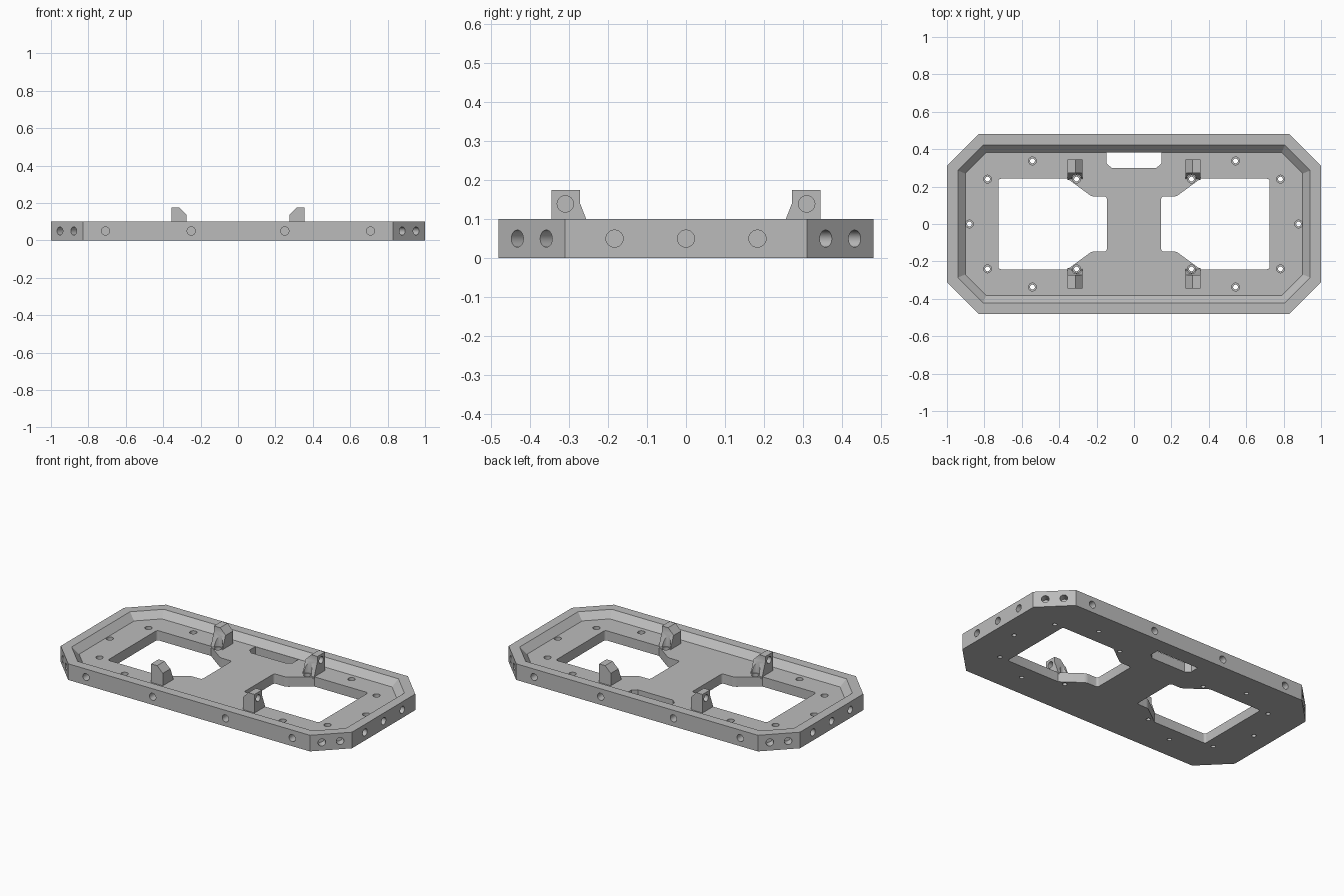
import bpy, bmesh, math
from mathutils import Vector, Matrix

if "Cube" in bpy.data.objects:
    bpy.data.objects.remove(bpy.data.objects["Cube"])

gray = bpy.data.materials.new("plain gray")
gray.diffuse_color = (0.5, 0.5, 0.5, 1)
gray.use_nodes = True
gray.node_tree.nodes["Principled BSDF"].inputs["Base Color"].default_value = gray.diffuse_color


def finish(name, bm):
    bmesh.ops.recalc_face_normals(bm, faces=bm.faces)
    me = bpy.data.meshes.new(name)
    bm.to_mesh(me)
    bm.free()
    ob = bpy.data.objects.new(name, me)
    bpy.context.collection.objects.link(ob)
    me.materials.append(gray)
    return ob


def loft(bm, rings):
    """Closed solid through a stack of equal-length point rings."""
    rows = [[bm.verts.new(p) for p in ring] for ring in rings]
    n = len(rows[0])
    for a, b in zip(rows, rows[1:]):
        for i in range(n):
            bm.faces.new((a[i], a[(i + 1) % n], b[(i + 1) % n], b[i]))
    bm.faces.new(rows[0][::-1])
    bm.faces.new(rows[-1])


def flat(points, z):
    return [(x, y, z) for x, y in points]


def octagon(hx, hy, cx, cy):
    """Rectangle of half size hx, hy with corners cut at cx and cy."""
    return [(hx, -cy), (hx, cy), (cx, hy), (-cx, hy),
            (-hx, cy), (-hx, -cy), (-cx, -hy), (cx, -hy)]


def circle(x, y, z, r, n=24):
    return [(x + r * math.cos(math.tau * i / n), y + r * math.sin(math.tau * i / n), z)
            for i in range(n)]


def drill(bm, pos, direction, depth, r):
    """Blind hole cutter starting just outside pos and going along direction."""
    d = Vector(direction).normalized()
    m = Matrix.Translation(Vector(pos) + d * (depth - 0.02) / 2) @ \
        d.to_track_quat('Z', 'Y').to_matrix().to_4x4()
    bmesh.ops.create_cone(bm, cap_ends=True, segments=24, radius1=r, radius2=r,
                          depth=depth + 0.02, matrix=m)


def cut(ob, bm):
    cutter = finish("cutter", bm)
    cutter.hide_render = True
    mod = ob.modifiers.new("cut", 'BOOLEAN')
    mod.operation, mod.solver, mod.object = 'DIFFERENCE', 'EXACT', cutter
    bpy.context.view_layer.objects.active = ob
    bpy.ops.object.modifier_apply(modifier=mod.name)
    bpy.data.objects.remove(cutter)


def smooth(ob):
    bpy.ops.object.select_all(action='DESELECT')
    ob.select_set(True)
    bpy.context.view_layer.objects.active = ob
    bpy.ops.object.shade_smooth_by_angle(angle=math.radians(25))


SIGNS = [(sx, sy) for sx in (-1, 1) for sy in (-1, 1)]
TOP, FLOOR = 0.10, 0.06

# Base plate
bm = bmesh.new()
outline = octagon(1.0, 0.48, 0.83, 0.31)
loft(bm, [flat(outline, 0), flat(outline, TOP)])
base = finish("base_plate", bm)

# Tray recess with sloped sides
bm = bmesh.new()
low = octagon(0.902, 0.382, 0.79, 0.27)
high = octagon(0.942, 0.422, 0.806, 0.286)
rim = octagon(0.943, 0.423, 0.8065, 0.2865)
loft(bm, [flat(low, FLOOR), flat(high, TOP), flat(rim, TOP + 0.02)])
cut(base, bm)

# Two large windows with rounded corners, and the slot at the back
bm = bmesh.new()
half = [(0.725, 0.242), (0.355, 0.242), (0.226, 0.147), (0.145, 0.147)]
window = half + [(x, -y) for x, y in half[::-1]]
for s in (-1, 1):
    pts = [(s * x, y) for x, y in window]
    loft(bm, [flat(pts, -0.02), flat(pts, 0.08)])
slot = [(-0.148, 0.381), (-0.148, 0.325), (-0.12, 0.30),
        (0.12, 0.30), (0.148, 0.325), (0.148, 0.381)]
loft(bm, [flat(slot, -0.02), flat(slot, FLOOR + 0.001)])
corners = [e for e in bm.edges
           if abs(e.verts[0].co.z - e.verts[1].co.z) > 0.05
           and (abs(abs(e.verts[0].co.x) - 0.725) < 0.01
                or abs(abs(e.verts[0].co.y) - 0.147) < 0.01)]
bmesh.ops.bevel(bm, geom=corners, offset=0.014, segments=4, profile=0.5,
                affect='EDGES')
cut(base, bm)

# Stepped screw holes through the floor
bm = bmesh.new()
holes = [(sx * x, sy * y) for sx, sy in SIGNS
         for x, y in ((0.783, 0.24), (0.543, 0.337), (0.307, 0.24))]
holes += [(-0.88, 0), (0.88, 0)]
for x, y in holes:
    loft(bm, [circle(x, y, -0.02, 0.013), circle(x, y, 0.04, 0.013),
              circle(x, y, 0.04, 0.021), circle(x, y, FLOOR + 0.004, 0.021)])
cut(base, bm)

# Blind round pockets around the outer walls
bm = bmesh.new()
for s in (-1, 1):
    for x in (-0.708, -0.25, 0.25, 0.708):
        drill(bm, (x, s * 0.48, 0.05), (0, -s, 0), 0.05, 0.022)
    for y in (-0.183, 0, 0.183):
        drill(bm, (s * 1.0, y, 0.05), (-s, 0, 0), 0.05, 0.022)
for sx, sy in SIGNS:
    for x in (0.878, 0.952):
        drill(bm, (sx * x, sy * (1.31 - x), 0.05), (-sx, -sy, 0), 0.05, 0.022)
cut(base, bm)
smooth(base)

# Four upright lugs with a sloped inner side, a side pocket and screw clearance
profile = [(0.345, 0.05), (0.345, 0.175), (0.272, 0.175), (0.272, 0.142), (0.236, 0.05)]
for sx, sy in SIGNS:
    bm = bmesh.new()
    loft(bm, [[(sx * x, sy * y, z) for y, z in profile] for x in (0.275, 0.355)])
    res = bmesh.ops.bisect_plane(bm, geom=bm.verts[:] + bm.edges[:] + bm.faces[:],
                                 plane_co=(sx * 0.313, 0, 0.175),
                                 plane_no=(-sx, 0, 1), clear_outer=True)
    bmesh.ops.holes_fill(bm, edges=[e for e in bm.edges if e.is_boundary], sides=0)
    lug = finish("lug_%s_%s" % ("right" if sx > 0 else "left",
                                "back" if sy > 0 else "front"), bm)
    bm = bmesh.new()
    drill(bm, (sx * 0.355, sy * 0.309, 0.139), (-sx, 0, 0), 0.045, 0.021)
    x, y = sx * 0.307, sy * 0.24
    loft(bm, [circle(x, y, 0.03, 0.026), circle(x, y, 0.2, 0.026)])
    cut(lug, bm)
    smooth(lug)
